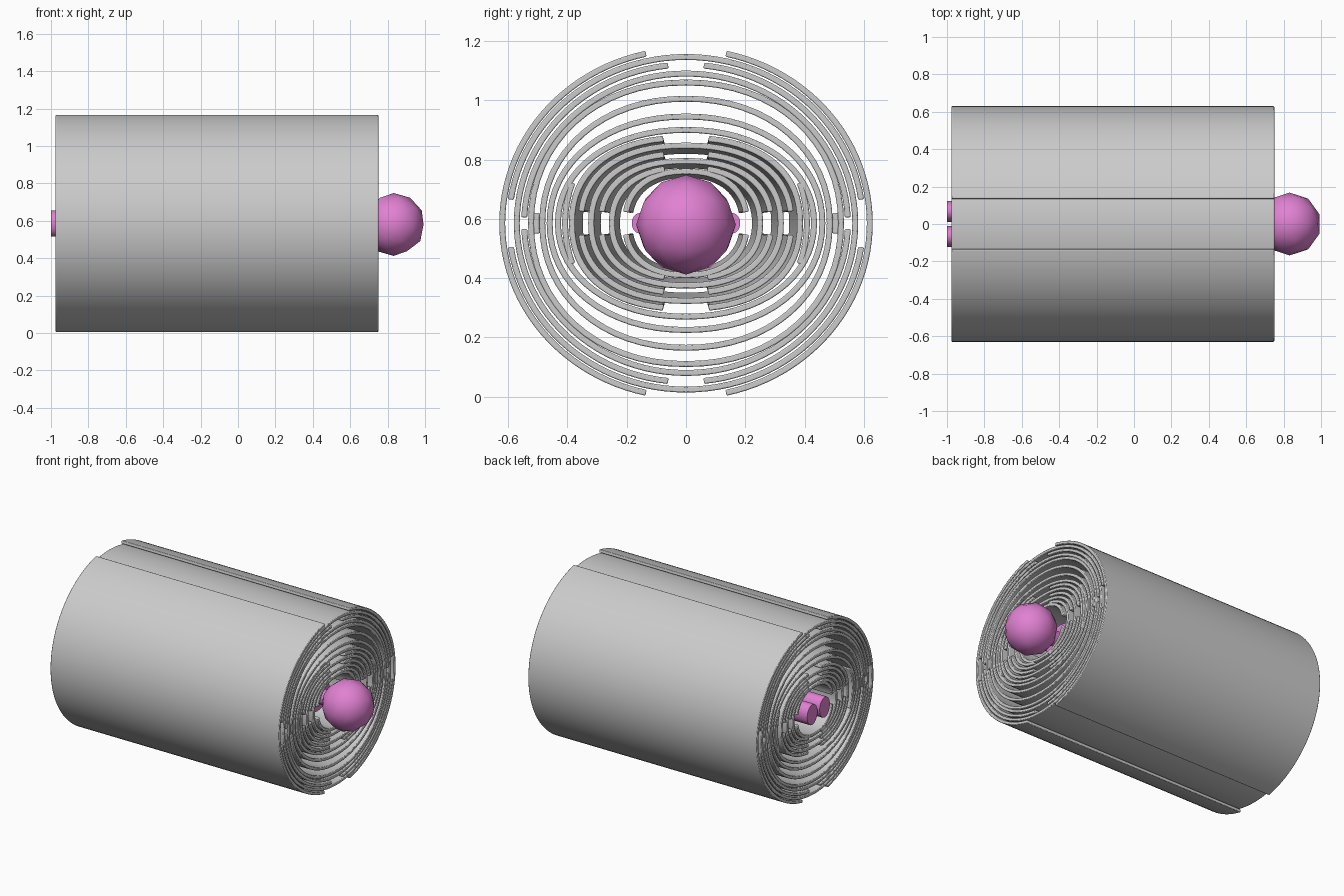
import bpy, bmesh, math

if "Cube" in bpy.data.objects:
    bpy.data.objects.remove(bpy.data.objects["Cube"])

CZ = 0.585            # height of the long axis
X0, X1 = -0.975, 0.75  # ends of the wrapping shells

pink = bpy.data.materials.new("pink")
pink.diffuse_color = (0.75, 0.22, 0.65, 1)
pink.use_nodes = True
pink.node_tree.nodes["Principled BSDF"].inputs["Base Color"].default_value = pink.diffuse_color


def finish(ob, angle=35):
    bpy.ops.object.select_all(action='DESELECT')
    ob.select_set(True)
    bpy.context.view_layer.objects.active = ob
    bpy.ops.object.shade_smooth_by_angle(angle=math.radians(angle))


def plate(name, a, b, start, end, n=2.0, t=0.02, taper=1.0, steps=48):
    """Curved plate along x; section is a superellipse arc from start to end (degrees)."""
    closed = end - start >= 360
    bm = bmesh.new()
    rows = []
    count = steps if closed else steps + 1
    for i in range(count):
        ang = math.radians(start + (end - start) * i / steps)
        c, s = math.cos(ang), math.sin(ang)
        cy = math.copysign(abs(c) ** (2 / n), c)
        cz = math.copysign(abs(s) ** (2 / n), s)
        row = []
        for x, k, off in ((X0, taper, t / 2), (X1, 1, t / 2),
                          (X1, 1, -t / 2), (X0, taper, -t / 2)):
            row.append(bm.verts.new((x, (a * k + off) * cy, CZ + (b * k + off) * cz)))
        rows.append(row)
    for i in range(count if closed else count - 1):
        p, q = rows[i], rows[(i + 1) % count]
        for j in range(4):
            k = (j + 1) % 4
            bm.faces.new((p[j], p[k], q[k], q[j]))
    if not closed:
        bm.faces.new(rows[0])
        bm.faces.new(rows[-1][::-1])
    bmesh.ops.recalc_face_normals(bm, faces=bm.faces)
    me = bpy.data.meshes.new(name)
    bm.to_mesh(me)
    bm.free()
    ob = bpy.data.objects.new(name, me)
    bpy.context.collection.objects.link(ob)
    finish(ob)
    bev = ob.modifiers.new("soft_edges", 'BEVEL')
    bev.width = 0.004
    bev.segments = 2
    bev.limit_method = 'ANGLE'
    bev.angle_limit = math.radians(40)


def side_pair(name, a, b, gap_y, **kw):
    """Left and right plates leaving a slot of half width gap_y at top and bottom."""
    g = math.degrees(math.acos(gap_y / a))
    plate(name + "_right", a, b, -g, g, **kw)
    plate(name + "_left", a, b, 180 - g, 180 + g, **kw)


def top_pair(name, a, b, gap_z, **kw):
    """Upper and lower plates leaving a slot of half height gap_z at each side."""
    g = math.degrees(math.asin(gap_z / b))
    plate(name + "_upper", a, b, g, 180 - g, **kw)
    plate(name + "_lower", a, b, 180 + g, 360 - g, **kw)


# Outer overlapping shells
side_pair("outer_shell", 0.62, 0.586, 0.135)
top_pair("second_shell", 0.597, 0.561, 0.08)
side_pair("third_shell", 0.571, 0.535, 0.06)
top_pair("fourth_shell", 0.546, 0.505, 0.02)

# Complete middle shells
for i, (a, b) in enumerate(((0.523, 0.475), (0.485, 0.42), (0.46, 0.36), (0.432, 0.315))):
    plate(f"middle_shell_{i}", a, b, 0, 360, n=2.1, steps=64)

# Short cover strips along the sides
for name, a, h in (("wide_strip", 0.408, 20), ("narrow_strip", 0.505, 5)):
    plate(name + "_right", a, 0.4, -h, h, steps=8)
    plate(name + "_left", a, 0.4, 180 - h, 180 + h, steps=8)

# Inner shells hugging the body, alternating split direction
inner = ((0.385, 0.288), (0.355, 0.262), (0.32, 0.235),
         (0.287, 0.21), (0.25, 0.187), (0.205, 0.175))
for i, (a, b) in enumerate(inner):
    pair = side_pair if i % 2 == 0 else top_pair
    pair(f"inner_shell_{i}", a, b, 0.06 if i % 2 == 0 else 0.03,
         n=2.3, taper=0.93, steps=32)


# Figure lying inside
def ico(name, loc, r):
    bpy.ops.mesh.primitive_ico_sphere_add(subdivisions=2, radius=r, location=loc)
    ob = bpy.context.object
    ob.name = name
    ob.data.materials.append(pink)
    finish(ob, 40)


def limb(name, xa, xb, y, r, sy=1.0):
    bpy.ops.mesh.primitive_cylinder_add(vertices=16, radius=r, depth=xb - xa,
                                        location=((xa + xb) / 2, y, CZ),
                                        rotation=(0, math.pi / 2, 0))
    ob = bpy.context.object
    ob.name = name
    ob.scale = (1, sy, 1)
    ob.data.materials.append(pink)
    finish(ob)


ico("head", (0.832, 0, CZ - 0.005), 0.168)
limb("neck", 0.58, 0.75, 0, 0.05)
limb("torso", -0.08, 0.6, 0, 0.11, 1.2)
for side, s in (("right", 1), ("left", -1)):
    limb(side + "_leg", -1.0, -0.05, s * 0.067, 0.07, 0.8)
    limb(side + "_arm", -0.05, 0.55, s * 0.155, 0.035, 0.8)
